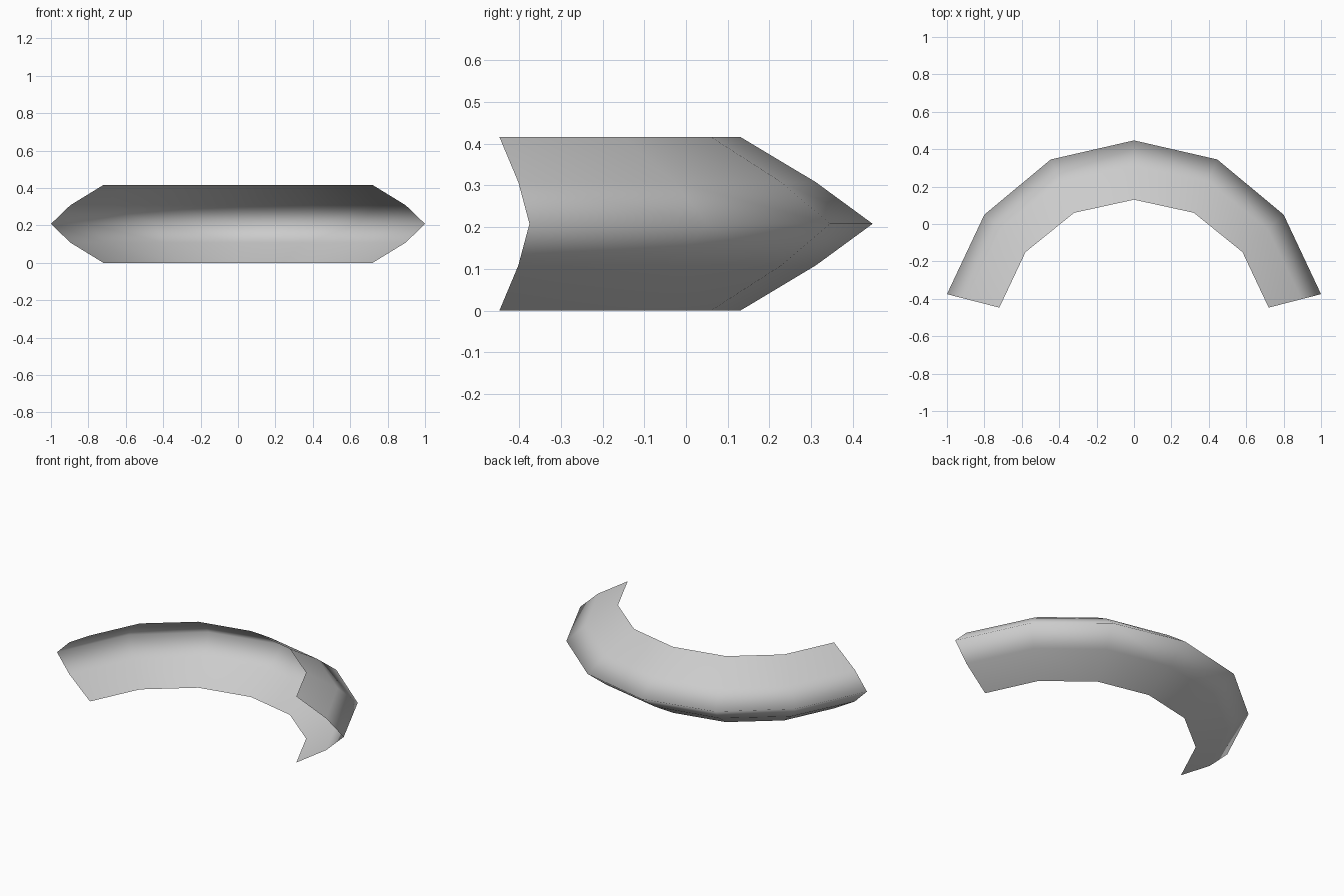
import bpy
import bmesh
from mathutils import Vector

cube = bpy.data.objects.get("Cube")
if cube:
    bpy.data.objects.remove(cube, do_unlink=True)

# Plain grey material
grey = bpy.data.materials.new("light grey")
grey.use_nodes = True
colour = (0.6, 0.6, 0.6, 1)
grey.diffuse_color = colour
grey.node_tree.nodes["Principled BSDF"].inputs["Base Color"].default_value = colour

HEIGHT = 0.416
# Stations of the left half: inner rim, outer ridge, position of the bend between
stations = [
    ((0, 0.13), (0, 0.447), 0.57),
    ((0.32, 0.06), (0.445, 0.345), 0.59),
    ((0.58, -0.15), (0.80, 0.05), 0.61),
    ((0.72, -0.447), (1, -0.375), 0.63),
]


def section(bm, inner, outer, bend):
    """V section from the bottom rim, round the ridge, to the top rim."""
    inner, outer = Vector(inner), Vector(outer)
    steps = ((0, 0), (bend, 0.26), (1, 0.5), (bend, 0.74), (0, 1))
    return [bm.verts.new((*inner.lerp(outer, t), h * HEIGHT)) for t, h in steps]


# Loft the open channel through the stations
bm = bmesh.new()
rings = [section(bm, *s) for s in stations]
for a, b in zip(rings, rings[1:]):
    for i in range(len(a) - 1):
        face = bm.faces.new((a[i], a[i + 1], b[i + 1], b[i]))
        face.smooth = True
        face.normal_flip()
mesh = bpy.data.meshes.new("curved_channel")
bm.to_mesh(mesh)
bm.free()
mesh.materials.append(grey)
channel = bpy.data.objects.new("curved_channel", mesh)
bpy.context.collection.objects.link(channel)

# Mirror across the centre to complete the arc
mirror = channel.modifiers.new("Mirror", 'MIRROR')
mirror.use_axis = (True, False, False)
mirror.use_clip = True
mirror.merge_threshold = 0.001
